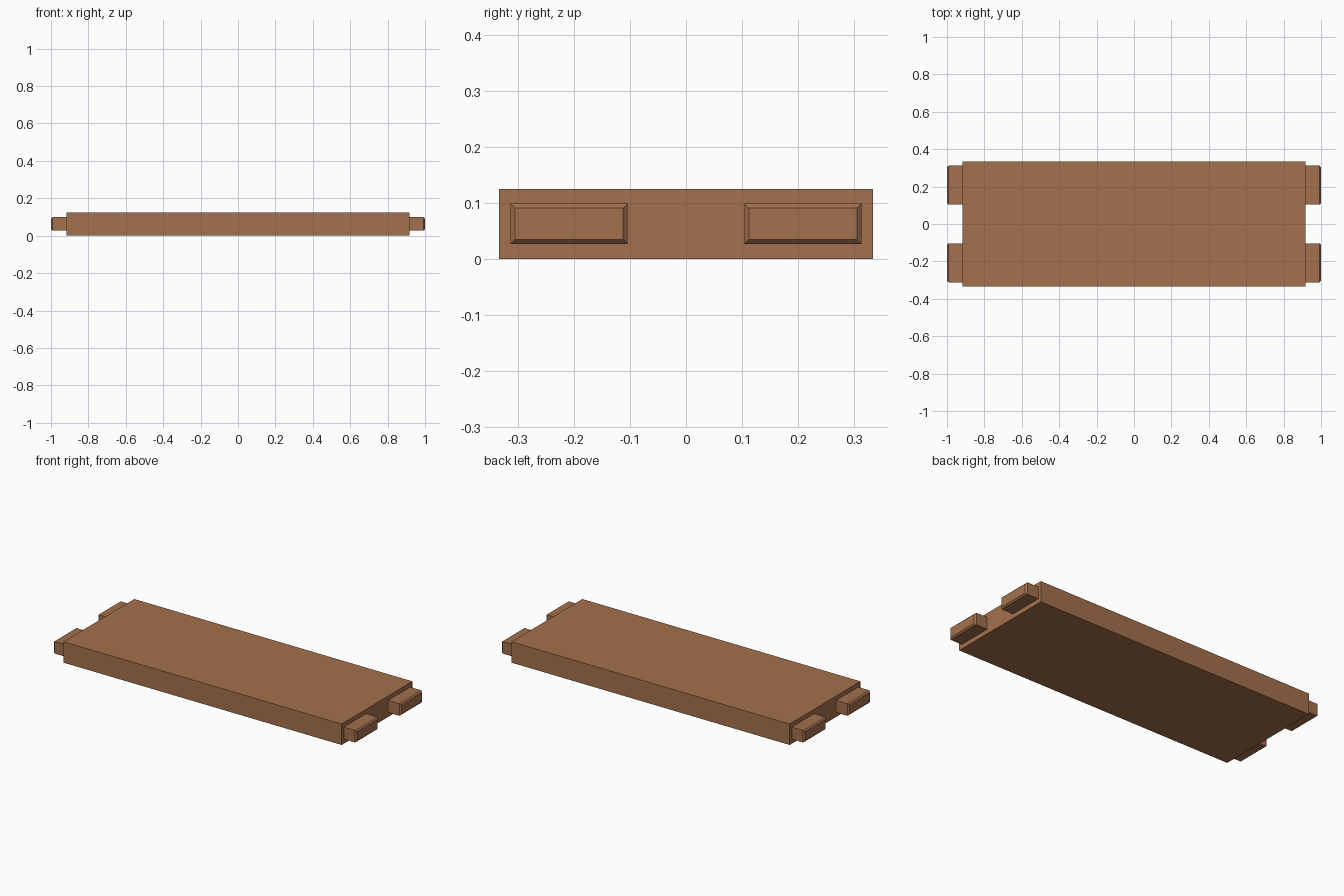
import bpy, bmesh
from mathutils import Matrix, Vector

if "Cube" in bpy.data.objects:
    bpy.data.objects.remove(bpy.data.objects["Cube"])

wood = bpy.data.materials.new("wood")
wood.diffuse_color = (0.37, 0.165, 0.075, 1)
wood.use_nodes = True
wood.node_tree.nodes["Principled BSDF"].inputs["Base Color"].default_value = wood.diffuse_color


def box(name, lo, hi, chamfer_dir=0, chamfer=0.008):
    """Box from corner to corner; optionally chamfer the rim of its +x or -x end."""
    lo, hi = Vector(lo), Vector(hi)
    bm = bmesh.new()
    bmesh.ops.create_cube(bm, size=1, matrix=Matrix.Translation((lo + hi) / 2)
                          @ Matrix.Diagonal((*(hi - lo), 1)))
    if chamfer_dir:
        bm.normal_update()
        end = next(f for f in bm.faces if f.normal.x * chamfer_dir > 0.9)
        bmesh.ops.bevel(bm, geom=list(end.edges), offset=chamfer,
                        segments=1, affect='EDGES')
    mesh = bpy.data.meshes.new(name)
    bm.to_mesh(mesh)
    bm.free()
    mesh.materials.append(wood)
    obj = bpy.data.objects.new(name, mesh)
    bpy.context.collection.objects.link(obj)
    return obj


# Main plank
box("plank", (-0.917, -0.333, 0), (0.917, 0.333, 0.125))

# Two chamfered tenons on each end
for sx, side in ((-1, "left"), (1, "right")):
    for sy, depth in ((-1, "front"), (1, "back")):
        xs = sorted((sx * 0.917, sx * 1.0))
        ys = sorted((sy * 0.104, sy * 0.3125))
        box(f"{side}_{depth}_tenon", (xs[0], ys[0], 0.027),
            (xs[1], ys[1], 0.099), sx)
